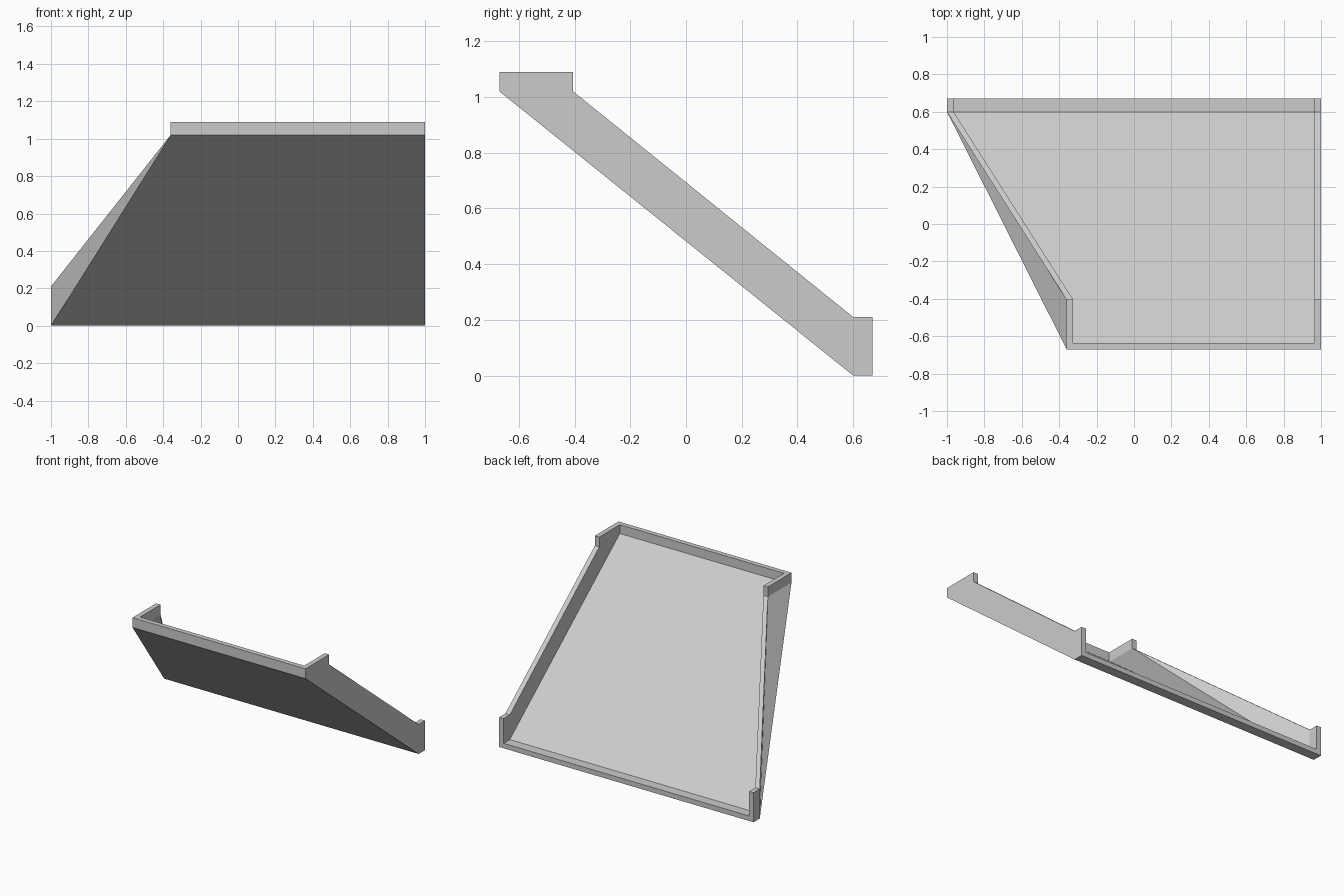
import bpy
import bmesh

cube = bpy.data.objects.get("Cube")
if cube:
    bpy.data.objects.remove(cube, do_unlink=True)

grey = bpy.data.materials.new("light_grey")
grey.use_nodes = True
colour = (0.6, 0.6, 0.6, 1)
grey.diffuse_color = colour
grey.node_tree.nodes["Principled BSDF"].inputs["Base Color"].default_value = colour

WALL = 0.035      # sheet thickness
FRONT_X = -0.36   # right-hand corner of the raised front
BACK_X = -1.0     # right-hand corner of the low back


def slanted(y, inset=0.0):
    """x of the slanting right-hand side, at the front or back end."""
    return (FRONT_X if y < 0 else BACK_X) + inset


def extrude_profile(name, profile, x_low, x_high, caps):
    """Join a (y, z) profile at two x positions; caps list the side faces."""
    bm = bmesh.new()
    low = [bm.verts.new((x_low(y), y, z)) for y, z in profile]
    high = [bm.verts.new((x_high(y), y, z)) for y, z in profile]
    for cap in caps:
        bm.faces.new([low[i] for i in cap])
        bm.faces.new([high[i] for i in reversed(cap)])
    n = len(profile)
    for i in range(n):
        j = (i + 1) % n
        bm.faces.new((low[j], low[i], high[i], high[j]))
    bmesh.ops.recalc_face_normals(bm, faces=bm.faces)
    bmesh.ops.dissolve_limit(bm, angle_limit=0.005, verts=bm.verts, edges=bm.edges)
    mesh = bpy.data.meshes.new(name)
    bm.to_mesh(mesh)
    bm.free()
    mesh.materials.append(grey)
    obj = bpy.data.objects.new(name, mesh)
    bpy.context.collection.objects.link(obj)
    return obj


# Side walls: raised front end, sloping band folded on a diagonal, back post
wall_profile = [(-0.67, 1.02), (-0.67, 1.09), (-0.405, 1.09), (-0.405, 1.02),
                (0.6, 0.21), (0.67, 0.21), (0.67, 0), (0.6, 0)]
wall_caps = [(0, 1, 2, 3), (0, 3, 7), (3, 4, 7), (4, 5, 6, 7)]
extrude_profile("left_wall", wall_profile,
                lambda y: 1 - WALL, lambda y: 1.0, wall_caps)
extrude_profile("right_slanted_wall", wall_profile,
                slanted, lambda y: slanted(y, WALL), wall_caps)

# Sloping floor with the front wall and the flat back lip
floor_profile = [(-0.67, 1.02), (-0.67, 1.09), (-0.67 + WALL, 1.09),
                 (-0.67 + WALL, 1.027), (0.6, WALL), (0.67, WALL),
                 (0.67, 0), (0.6, 0)]
floor_caps = [(0, 1, 2, 3), (0, 3, 4, 7), (4, 5, 6, 7)]
extrude_profile("sloping_floor", floor_profile,
                lambda y: slanted(y, WALL), lambda y: 1 - WALL, floor_caps)
